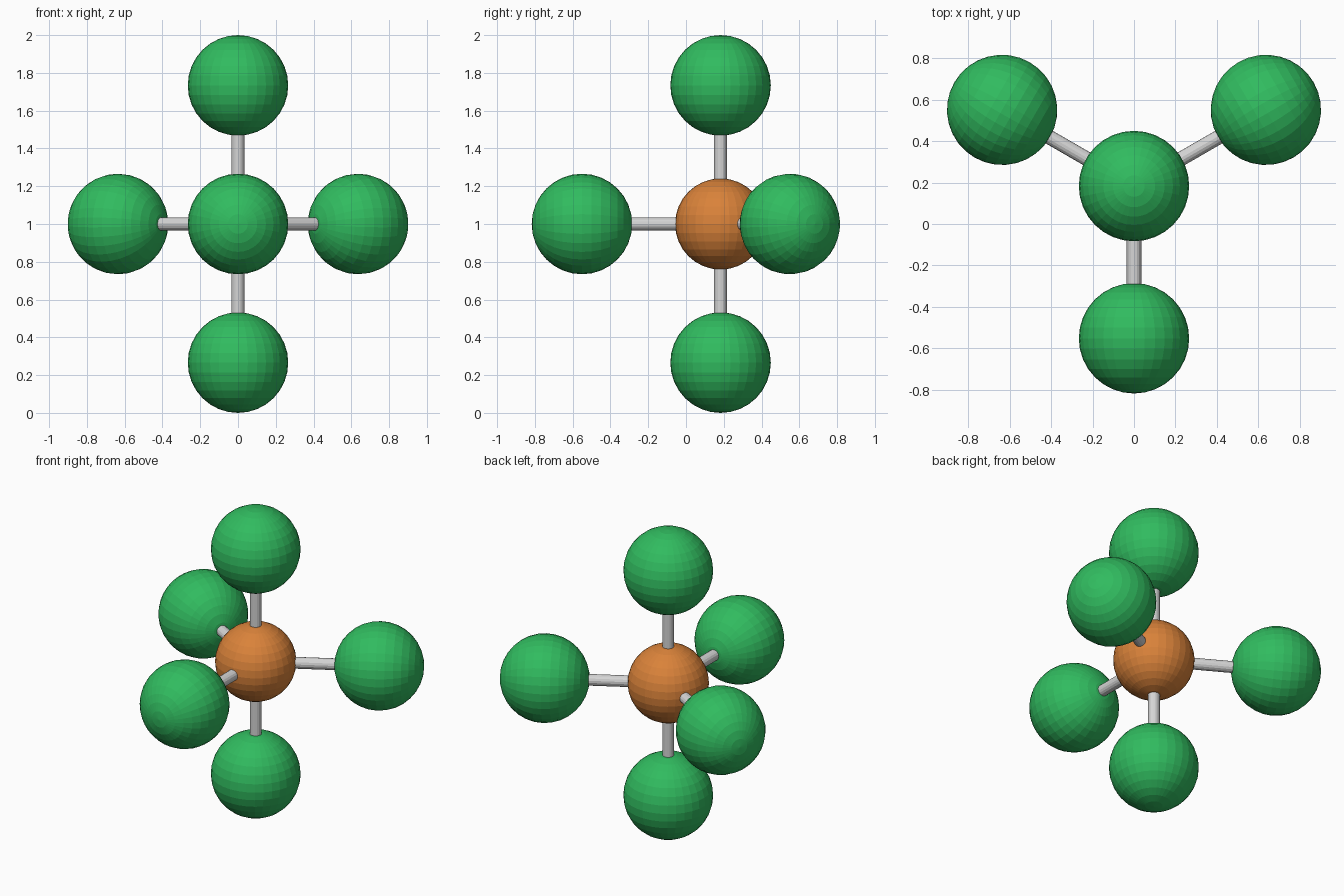
import bpy, math
from mathutils import Vector

if "Cube" in bpy.data.objects:
    bpy.data.objects.remove(bpy.data.objects["Cube"])

CENTRE = Vector((0, 0.183, 1.0))
BOND, R_OUT, R_MID, R_ROD = 0.734, 0.266, 0.241, 0.035


def material(name, colour):
    m = bpy.data.materials.new(name)
    m.diffuse_color = (*colour, 1)
    m.use_nodes = True
    m.node_tree.nodes["Principled BSDF"].inputs["Base Color"].default_value = m.diffuse_color
    return m


GREEN = material("green", (0.030, 0.500, 0.115))
ORANGE = material("orange", (0.70, 0.225, 0.042))
GREY = material("light grey", (0.66, 0.66, 0.66))


def finish(name, mat, direction):
    ob = bpy.context.object
    ob.name = name
    ob.rotation_mode = 'QUATERNION'
    d = Vector(direction)
    if d.z < -0.9:
        ob.rotation_quaternion = (0, 1, 0, 0)
    else:
        ob.rotation_quaternion = Vector((0, 0, 1)).rotation_difference(d)
    ob.data.materials.append(mat)


def ball(name, loc, radius, mat, direction=(0, 0, 1)):
    bpy.ops.mesh.primitive_uv_sphere_add(segments=32, ring_count=16, radius=radius, location=loc)
    finish(name, mat, direction)


def rod(name, direction):
    bpy.ops.mesh.primitive_cylinder_add(vertices=16, radius=R_ROD, depth=BOND,
                                        location=CENTRE + direction * BOND / 2)
    finish(name, GREY, direction)


# Central ball
ball("centre_ball", CENTRE, R_MID, ORANGE)

# Five outer balls and their rods: two on the vertical axis, three around the middle
c, s = math.cos(math.radians(30)), 0.5
arms = {"top": (0, 0, 1), "bottom": (0, 0, -1), "front": (0, -1, 0),
        "back_right": (c, s, 0), "back_left": (-c, s, 0)}
for name, d in arms.items():
    d = Vector(d)
    ball(name + "_ball", CENTRE + d * BOND, R_OUT, GREEN, d)
    rod(name + "_rod", d)
